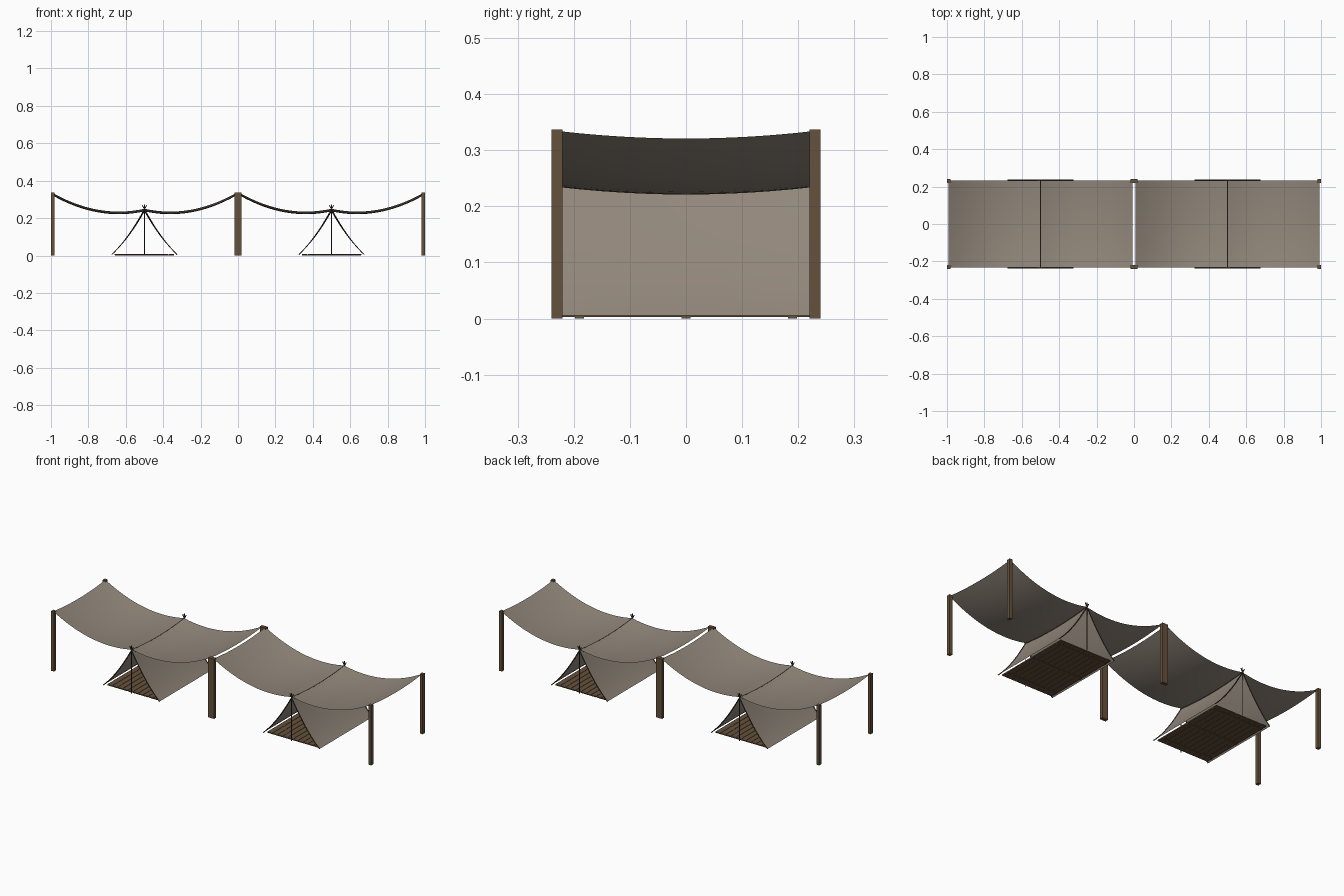
import bpy, bmesh, math
from mathutils import Vector

if "Cube" in bpy.data.objects:
    bpy.data.objects.remove(bpy.data.objects["Cube"])

def mat(name, c):
    m = bpy.data.materials.new(name)
    m.diffuse_color = (*c, 1)
    m.use_nodes = True
    m.node_tree.nodes["Principled BSDF"].inputs["Base Color"].default_value = m.diffuse_color
    return m

CANVAS = mat("canvas", (0.29, 0.245, 0.20))
WOOD = mat("wood", (0.13, 0.083, 0.045))
DARK = mat("dark_wood", (0.06, 0.042, 0.028))

HY = 0.233          # half depth of the cloth
POLE_Y = 0.236      # end frames of the tents
SAG = 0.014         # cloth dip between front and back
HEM = 0.175         # tent half width

def finish(name, bm, m, smooth=False):
    me = bpy.data.meshes.new(name)
    bm.to_mesh(me)
    bm.free()
    me.materials.append(m)
    ob = bpy.data.objects.new(name, me)
    bpy.context.collection.objects.link(ob)
    if smooth:
        for p in me.polygons:
            p.use_smooth = True
    return ob

def box(name, x0, x1, y0, y1, z0, z1, m):
    bm = bmesh.new()
    bmesh.ops.create_cube(bm, size=1)
    for v in bm.verts:
        v.co = ((x0 + x1) / 2 + v.co.x * (x1 - x0),
                (y0 + y1) / 2 + v.co.y * (y1 - y0),
                (z0 + z1) / 2 + v.co.z * (z1 - z0))
    return finish(name, bm, m)

def sheet(name, f, nu, nv, m):
    # cloth grid from a function of u, v in 0..1
    bm = bmesh.new()
    g = [[bm.verts.new(f(i / nu, j / nv)) for j in range(nv + 1)] for i in range(nu + 1)]
    for i in range(nu):
        for j in range(nv):
            bm.faces.new((g[i][j], g[i + 1][j], g[i + 1][j + 1], g[i][j + 1]))
    bmesh.ops.recalc_face_normals(bm, faces=bm.faces)
    if sum(fc.normal.z for fc in bm.faces) < 0:
        bmesh.ops.reverse_faces(bm, faces=bm.faces)
    return finish(name, bm, m, True)

def rod(name, pts, r, m):
    cu = bpy.data.curves.new(name, 'CURVE')
    cu.dimensions = '3D'
    cu.bevel_depth = r
    cu.bevel_resolution = 1
    cu.use_fill_caps = True
    sp = cu.splines.new('POLY')
    sp.points.add(len(pts) - 1)
    for p, q in zip(sp.points, pts):
        p.co = (*q, 1)
    cu.materials.append(m)
    ob = bpy.data.objects.new(name, cu)
    bpy.context.collection.objects.link(ob)
    return ob

def dip(y):
    return SAG * (1 - (y / HY) ** 2)

def tent_z(t):
    return 0.005 + 0.243 * (1 - t) - 0.08 * t * (1 - t)

for cx, side in ((-0.5, "left"), (0.5, "right")):
    # corner posts
    for sx in (-1, 1):
        for sy in (-1, 1):
            a, b = sorted((cx + sx * 0.482, cx + sx * 0.5))
            c, d = sorted((sy * 0.22, sy * 0.24))
            box(side + "_post", a, b, c, d, 0, 0.337, WOOD)

    for s in (-1, 1):
        # half of the hanging canopy, creased at the ridge
        def canopy(u, v, s=s):
            x, y = 0.491 * u, HY * (2 * v - 1)
            return (cx + s * x, y, 0.25 - 0.22 * x + 0.8 * x * x - dip(y))
        sheet(side + "_canopy", canopy, 16, 12, CANVAS)

        # tent side wall
        def wall(u, v, s=s):
            y = HY * (2 * v - 1)
            return (cx + s * HEM * u, y, tent_z(u) - dip(y) * (1 - u))
        sheet(side + "_tent_wall", wall, 12, 12, CANVAS)

    for sy in (-1, 1):
        y = sy * POLE_Y
        # bent frame poles along the wall edges, with crossed tips
        for s in (-1, 1):
            path = [(cx - s * 0.011, y, 0.268)]
            path += [(cx + s * HEM * i / 10, y, tent_z(i / 10)) for i in range(11)]
            rod(side + "_frame_pole", path, 0.0028, DARK)
        # upright prop
        rod(side + "_prop", [(cx, y, 0.003), (cx, y, 0.274)], 0.002, DARK)

    # ridge rope following the cloth
    ys = [POLE_Y * (i / 6 - 1) for i in range(13)]
    rod(side + "_ridge_rope", [(cx, y, 0.2485 - dip(y)) for y in ys], 0.0025, DARK)

    # plank floor on thin joists
    n, w = 10, 0.32 / 10
    for i in range(n):
        x = cx - 0.16 + i * w
        box(side + "_floor_plank", x + 0.001, x + w - 0.001, -0.225, 0.225, 0.003, 0.009, WOOD)
    for y in (-0.19, 0, 0.19):
        box(side + "_floor_joist", cx - 0.158, cx + 0.158, y - 0.008, y + 0.008, 0, 0.003, WOOD)
